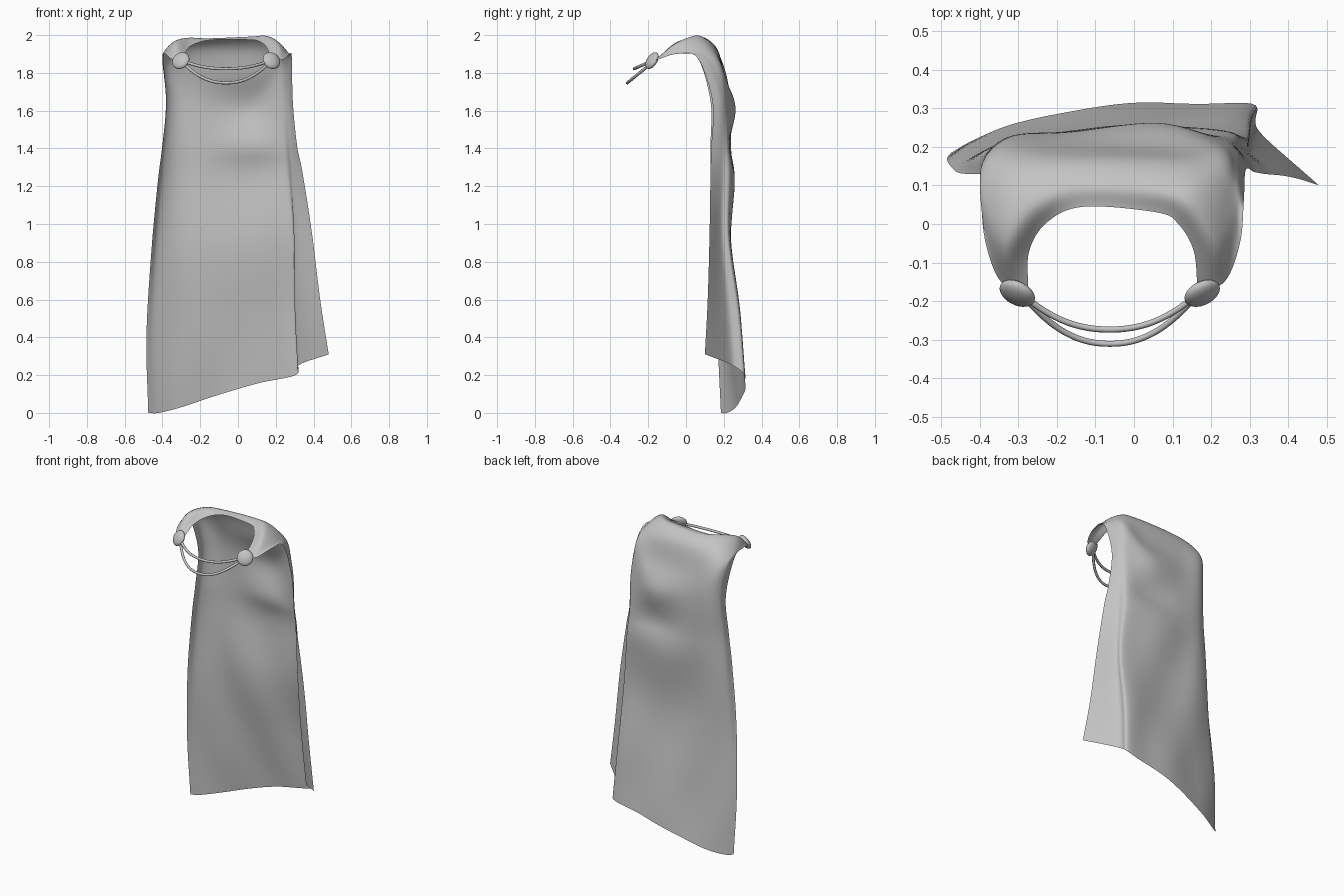
import bpy
import math
from mathutils import Vector

if "Cube" in bpy.data.objects:
    bpy.data.objects.remove(bpy.data.objects["Cube"])

grey = bpy.data.materials.new("cloth grey")
grey.use_nodes = True
grey.diffuse_color = (0.55, 0.55, 0.55, 1)
grey.node_tree.nodes["Principled BSDF"].inputs["Base Color"].default_value = grey.diffuse_color


def catmull(points, t):
    """Smooth curve through points, t counted in segments."""
    last = len(points) - 1
    i = min(int(t), last - 1)
    f = t - i
    b, c = points[i], points[i + 1]
    a = points[i - 1] if i > 0 else b * 2 - c
    d = points[i + 2] if i + 2 <= last else c * 2 - b
    return (b * 2 + (c - a) * f + (a * 2 - b * 5 + c * 4 - d) * f ** 2
            + (b * 3 - a - c * 3 + d) * f ** 3) / 2


def resample(points, steps):
    count = (len(points) - 1) * steps
    return [catmull(points, k / steps) for k in range(count + 1)]


def add_mesh(name, verts, faces):
    mesh = bpy.data.meshes.new(name)
    mesh.from_pydata(verts, [], faces)
    mesh.materials.append(grey)
    mesh.shade_smooth()
    obj = bpy.data.objects.new(name, mesh)
    bpy.context.collection.objects.link(obj)
    return obj


def row(xs, ys, zs):
    return [Vector(p) for p in zip(xs, ys, zs)]


# Shoulder rows, from the neckline outwards, each running right clasp to left clasp
neckline = row((-.275, -.272, -.225, -.13, .06, .115, .155, .165),
               (-.17, -.07, .005, .045, .03, 0, -.07, -.17),
               (1.87, 1.92, 1.955, 1.975, 1.975, 1.965, 1.93, 1.87))
crest = row((-.345, -.335, -.27, -.15, .07, .155, .215, .235),
            (-.15, -.05, .05, .1, .09, .05, -.05, -.15),
            (1.87, 1.96, 1.985, 1.98, 1.99, 1.995, 1.955, 1.87))
shoulder = row((-.385, -.385, -.32, -.16, .08, .2, .255, .275),
               (-.05, .06, .14, .165, .16, .13, .05, -.05),
               (1.9, 1.92, 1.93, 1.925, 1.925, 1.93, 1.915, 1.9))
upper_back = row((-.395, -.395, -.33, -.17, .08, .22, .265, .285),
                 (.06, .15, .2, .203, .2, .19, .13, .06),
                 (1.88, 1.85, 1.83, 1.8, 1.79, 1.83, 1.85, 1.88))

# Hanging panel outlines, from the cowl sag down to the hem
cowl = row((-.38, -.375, -.31, -.17, .06, .21, .265, .29),
           (.13, .19, .23, .238, .262, .222, .19, .14),
           (1.65, 1.66, 1.66, 1.64, 1.62, 1.66, 1.66, 1.65))
hang_upper = row((-.4, -.385, -.31, -.165, .07, .23, .275, .312),
                 (.13, .183, .225, .235, .232, .227, .19, .135),
                 [1.42] * 8)
hang_chest = row((-.425, -.4, -.31, -.16, .08, .25, .285, .34),
                 (.13, .18, .225, .24, .258, .24, .19, .13),
                 [1.25] * 8)
hang_mid = row((-.46, -.42, -.3, -.14, .1, .28, .302, .39),
               (.135, .175, .21, .222, .232, .235, .19, .125),
               [0.9] * 8)
hang_low = row((-.485, -.43, -.3, -.13, .1, .29, .308, .435),
               (.165, .195, .235, .258, .278, .28, .215, .115),
               [0.5] * 8)
hem = row((-.475, -.42, -.3, -.12, .1, .305, .325, .48),
          (.185, .215, .26, .305, .31, .315, .24, .1),
          (0, 0, .03, .09, .155, .2, .255, .31))

# Slant the lower outlines so that they follow the rising hem
for line, slant in ((hang_chest, 0.2), (hang_mid, 0.4), (hang_low, 0.65)):
    for p, low in zip(line, hem):
        p.z += slant * (low.z - hem[4].z)

rows = [neckline, crest, shoulder, upper_back, cowl,
        hang_upper, hang_chest, hang_mid, hang_low, hem]

# Cape sheet: smooth grid through the rows
STEP_U, STEP_V = 8, 8
columns = [resample(column, STEP_V) for column in zip(*rows)]
grid = [resample(line, STEP_U) for line in zip(*columns)]
width = len(grid[0])

# Soft diagonal folds on the hanging cloth, fading at its free edges
for line in grid:
    for i, p in enumerate(line):
        u = i / (width - 1)
        hang = min(max((1.6 - p.z) / 0.4, 0), 1)
        p.y += 0.006 * hang * math.sin(math.pi * u) * math.sin(14 * p.x + 7 * p.z)

verts = [p for line in grid for p in line]
faces = [(j * width + i, j * width + i + 1, (j + 1) * width + i + 1, (j + 1) * width + i)
         for j in range(len(grid) - 1) for i in range(width - 1)]
add_mesh("cape", verts, faces)

# Round clasps, flattened along their outward direction
MIDDLE = -0.063
for side, name in ((-1, "right_clasp"), (1, "left_clasp")):
    bpy.ops.mesh.primitive_uv_sphere_add(segments=32, ring_count=16, radius=0.049,
                                         location=(MIDDLE + side * 0.24, -0.18, 1.865))
    clasp = bpy.context.object
    clasp.name = name
    clasp.scale = (1, 1, 0.45)
    clasp.rotation_euler = Vector((side * 0.4, -0.8, 0.5)).to_track_quat("Z", "Y").to_euler()
    clasp.data.materials.append(grey)
    clasp.data.shade_smooth()

# Two cords hanging between the clasps
for name, reach, start_z, drop in (("upper_cord", 0.09, 1.862, 0.04),
                                   ("lower_cord", 0.127, 1.85, 0.103)):
    curve = bpy.data.curves.new(name, "CURVE")
    curve.dimensions = "3D"
    curve.bevel_depth = 0.008
    curve.bevel_resolution = 3
    curve.use_fill_caps = True
    spline = curve.splines.new("POLY")
    count = 33
    spline.points.add(count - 1)
    for k, point in enumerate(spline.points):
        s = 2 * k / (count - 1) - 1
        sag = 1 - abs(s) ** 2.2
        point.co = (MIDDLE + s * 0.225, -0.184 - reach * sag, start_z - drop * sag, 1)
    spline.use_smooth = True
    curve.materials.append(grey)
    bpy.context.collection.objects.link(bpy.data.objects.new(name, curve))
